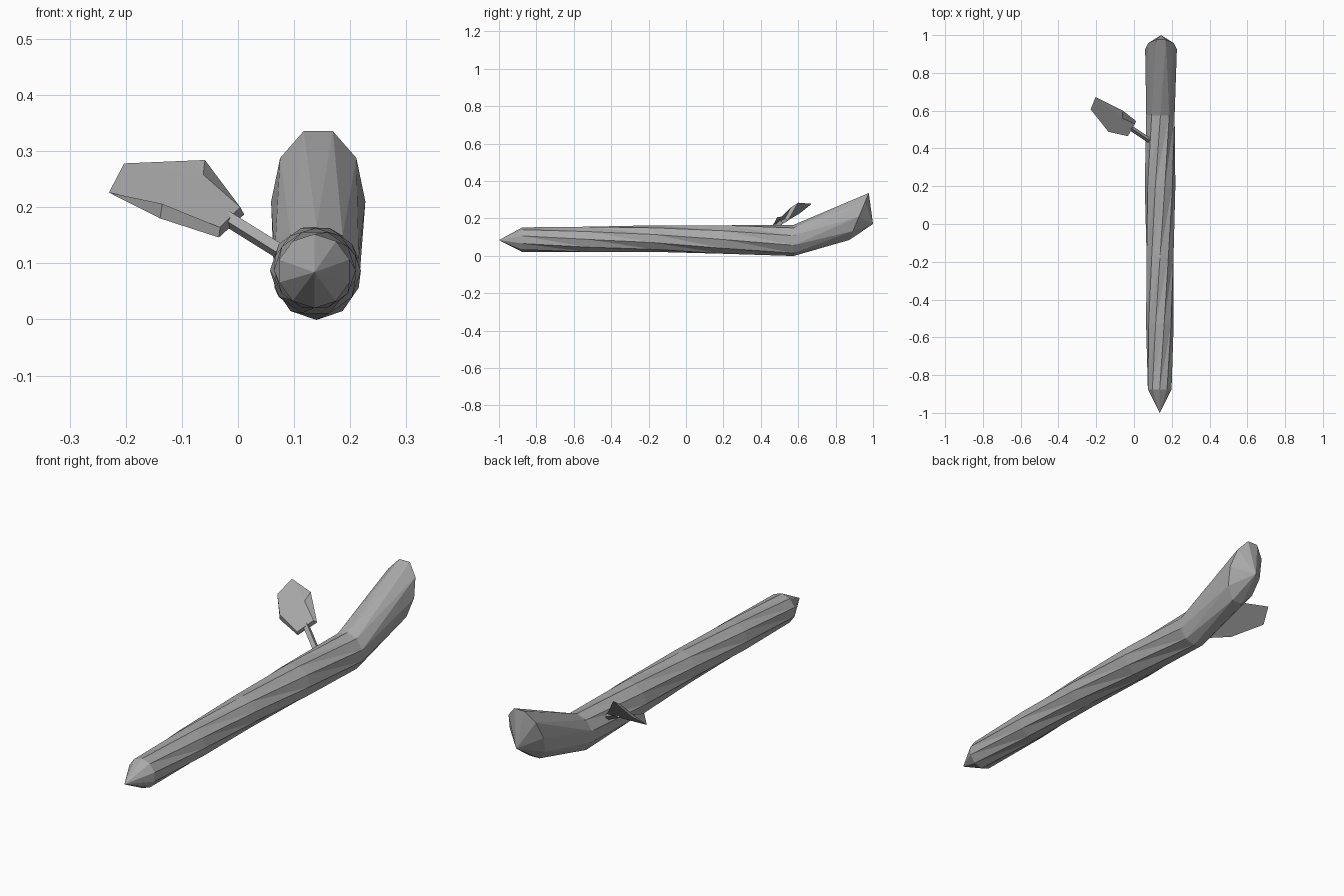
import bpy
import bmesh
from math import sin, cos, radians, tau
from mathutils import Vector

cube = bpy.data.objects.get("Cube")
if cube:
    bpy.data.objects.remove(cube, do_unlink=True)

grey = bpy.data.materials.new("wood grey")
grey.use_nodes = True
grey.diffuse_color = (0.4, 0.4, 0.4, 1)
grey.node_tree.nodes["Principled BSDF"].inputs["Base Color"].default_value = grey.diffuse_color


def finish(bm, name):
    bmesh.ops.recalc_face_normals(bm, faces=bm.faces)
    mesh = bpy.data.meshes.new(name)
    bm.to_mesh(mesh)
    bm.free()
    mesh.materials.append(grey)
    obj = bpy.data.objects.new(name, mesh)
    bpy.context.collection.objects.link(obj)
    return obj


def fan(bm, ring, tip):
    apex = bm.verts.new(tip)
    for i, v in enumerate(ring):
        bm.faces.new((v, ring[i - 1], apex))


# Twisted branch: centre y, centre x, centre z, half width, half height, slant, turn
SIDES = 10
sections = [
    (-0.875, 0.136, 0.086, 0.066, 0.066, 0, 0),
    (-0.53, 0.137, 0.088, 0.073, 0.071, 0, 54),
    (-0.17, 0.138, 0.092, 0.075, 0.071, 0, 108),
    (0.2, 0.138, 0.087, 0.081, 0.080, 0, 162),
    (0.575, 0.140, 0.082, 0.079, 0.083, 0, 216),
    (0.925, 0.143, 0.210, 0.084, 0.132, 0.055, 234),
]
bm = bmesh.new()
rings = []
for y, x, z, w, h, slant, turn in sections:
    ring = []
    for i in range(SIDES):
        a = tau * i / SIDES + radians(turn)
        ring.append(bm.verts.new((x + w * sin(a), y + slant * cos(a), z + h * cos(a))))
    rings.append(ring)
for low, high in zip(rings, rings[1:]):
    for i in range(SIDES):
        a, b, c, d = low[i - 1], low[i], high[i], high[i - 1]
        bm.faces.new((a, b, d))
        bm.faces.new((b, c, d))
fan(bm, rings[0], (0.136, -1.0, 0.084))
fan(bm, rings[-1], (0.143, 1.0, 0.17))
finish(bm, "twisted_branch")

# Leaf stem: a thin four-sided rod
start, end = Vector((0.10, 0.43, 0.105)), Vector((-0.02, 0.51, 0.18))
bm = bmesh.new()
bmesh.ops.create_cone(bm, cap_ends=True, segments=4, radius1=0.014, radius2=0.014,
                      depth=(end - start).length)
stem = finish(bm, "leaf_stem")
stem.location = (start + end) / 2
stem.rotation_euler = (end - start).to_track_quat("Z", "Y").to_euler()

# Leaf blade: thick at the base, closing to a sharp edge at the tip
tip = [(-0.203, 0.672, 0.278), (-0.23, 0.607, 0.226)]
upper = [(-0.135, 0.488, 0.206), (-0.032, 0.465, 0.164), (0.004, 0.53, 0.20), (-0.062, 0.56, 0.258)]
lower = [(-0.139, 0.495, 0.18), (-0.034, 0.472, 0.146), (0.011, 0.545, 0.187), (-0.059, 0.60, 0.284)]
bm = bmesh.new()
tip, upper, lower = ([bm.verts.new(p) for p in pts] for pts in (tip, upper, lower))
bm.faces.new(tip + upper)
bm.faces.new(tip + lower)
for i in range(3):
    bm.faces.new((upper[i], upper[i + 1], lower[i + 1], lower[i]))
bm.faces.new((tip[1], upper[0], lower[0]))
bm.faces.new((tip[0], upper[3], lower[3]))
finish(bm, "leaf_blade")
